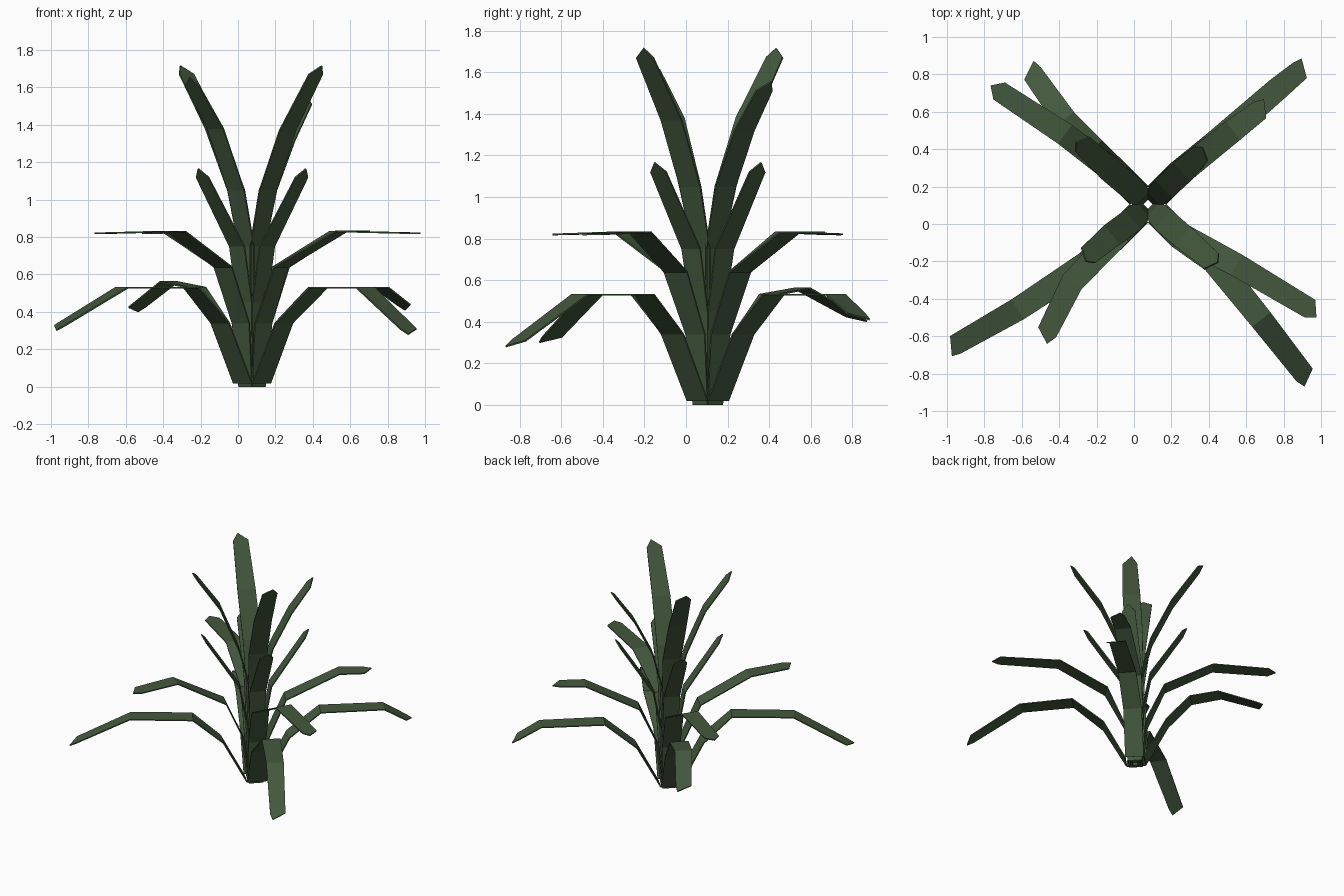
import bpy
import math
from mathutils import Vector

if "Cube" in bpy.data.objects:
    bpy.data.objects.remove(bpy.data.objects["Cube"])

green = bpy.data.materials.new("dark_leaf_green")
green.diffuse_color = (0.057, 0.098, 0.047, 1)
green.use_nodes = True
green.node_tree.nodes["Principled BSDF"].inputs["Base Color"].default_value = green.diffuse_color

CX, CY = 0.075, 0.105          # stem axis
S = math.sqrt(0.5)
ARMS = {"front_right": (1, -1), "front_left": (-1, -1),
        "back_right": (1, 1), "back_left": (-1, 1)}


def leaf(name, arm, inner, outer, widths, skew=0.0):
    """Flat bent strip with a short pointed tip.
    inner: (offset from the axis, z) along the arm; outer: free (x, y, z)."""
    sx, sy = arm
    pts = [Vector((CX + sx * o, CY + sy * o, z)) for o, z in inner]
    pts += [Vector(p) for p in outer]
    # shoulder row just before the tip
    tip = pts[-1]
    back = (pts[-2] - tip).normalized()
    pts[-1] = tip + back * 0.035
    n = len(pts)
    verts = []
    for i, p in enumerate(pts):
        t = pts[min(i + 1, n - 1)] - pts[max(i - 1, 0)]
        d = Vector((t.x, t.y, 0)) + Vector((sx, sy, 0)) * 0.04
        d.normalize()
        side = Vector((-d.y, d.x, 0))
        f = i / (n - 1) * (len(widths) - 1)
        k = min(int(f), len(widths) - 2)
        w = widths[k] + (widths[k + 1] - widths[k]) * (f - k)
        verts += [p + side * w / 2, p - side * w / 2]
    verts.append(tip - back * 0.02 + side * skew * w / 2)
    faces = [(2 * i, 2 * i + 1, 2 * i + 3, 2 * i + 2) for i in range(n - 1)]
    faces.append((2 * n - 2, 2 * n - 1, 2 * n))
    me = bpy.data.meshes.new(name)
    me.from_pydata([tuple(v) for v in verts], [], faces)
    me.materials.append(green)
    ob = bpy.data.objects.new(name, me)
    bpy.context.collection.objects.link(ob)
    m = ob.modifiers.new("thickness", "SOLIDIFY")
    m.thickness = 0.008
    m.offset = 0


# low drooping leaves
LOW = {"front_right": ([(0.43, -0.20, 0.53), (0.68, -0.51, 0.53), (0.93, -0.83, 0.29)], -0.7),
       "front_left": ([(-0.25, -0.21, 0.53), (-0.62, -0.455, 0.53), (-0.98, -0.66, 0.31)], 0.8),
       "back_right": ([(0.42, 0.42, 0.53), (0.765, 0.72, 0.53), (0.91, 0.84, 0.42)], 0.8),
       "back_left": ([(-0.22, 0.40, 0.53), (-0.37, 0.56, 0.56), (-0.56, 0.83, 0.41)], -0.8)}
# middle spreading leaves
MID = {"front_right": ([(0.55, -0.22, 0.83), (0.97, -0.47, 0.82)], -0.4),
       "front_left": ([(-0.33, -0.31, 0.83), (-0.48, -0.61, 0.82)], 0.5),
       "back_right": ([(0.53, 0.50, 0.83), (0.70, 0.63, 0.83)], 0.6),
       "back_left": ([(-0.37, 0.48, 0.83), (-0.75, 0.73, 0.82)], 0.0)}
# tall upright leaves
TALL = {"front_right": [(0.265, -0.07, 1.37), (0.43, -0.21, 1.70)],
        "front_left": [(-0.12, -0.06, 1.38), (-0.26, -0.18, 1.64)],
        "back_right": [(0.26, 0.28, 1.32), (0.37, 0.39, 1.54)],
        "back_left": [(-0.13, 0.29, 1.38), (-0.29, 0.44, 1.70)]}

for key, arm in ARMS.items():
    pts, skew = LOW[key]
    leaf("low_leaf_" + key, arm, [(0.05, 0.02), (0.17, 0.34)], pts,
         (0.14, 0.14, 0.13, 0.11), skew)
    pts, skew = MID[key]
    leaf("middle_leaf_" + key, arm, [(0.035, 0.0), (0.06, 0.34), (0.155, 0.64)], pts,
         (0.10, 0.14, 0.13, 0.11), skew)
    # short upper leaves
    leaf("upper_leaf_" + key, arm, [(0.025, 0.0), (0.04, 0.45), (0.08, 0.75)],
         [(CX + arm[0] * 0.28, CY + arm[1] * 0.25, 1.15)],
         (0.08, 0.13, 0.10))
    leaf("tall_leaf_" + key, arm, [(0.015, 0.0), (0.03, 0.75), (0.085, 1.05)], TALL[key],
         (0.07, 0.13, 0.14, 0.11), 0.3)
